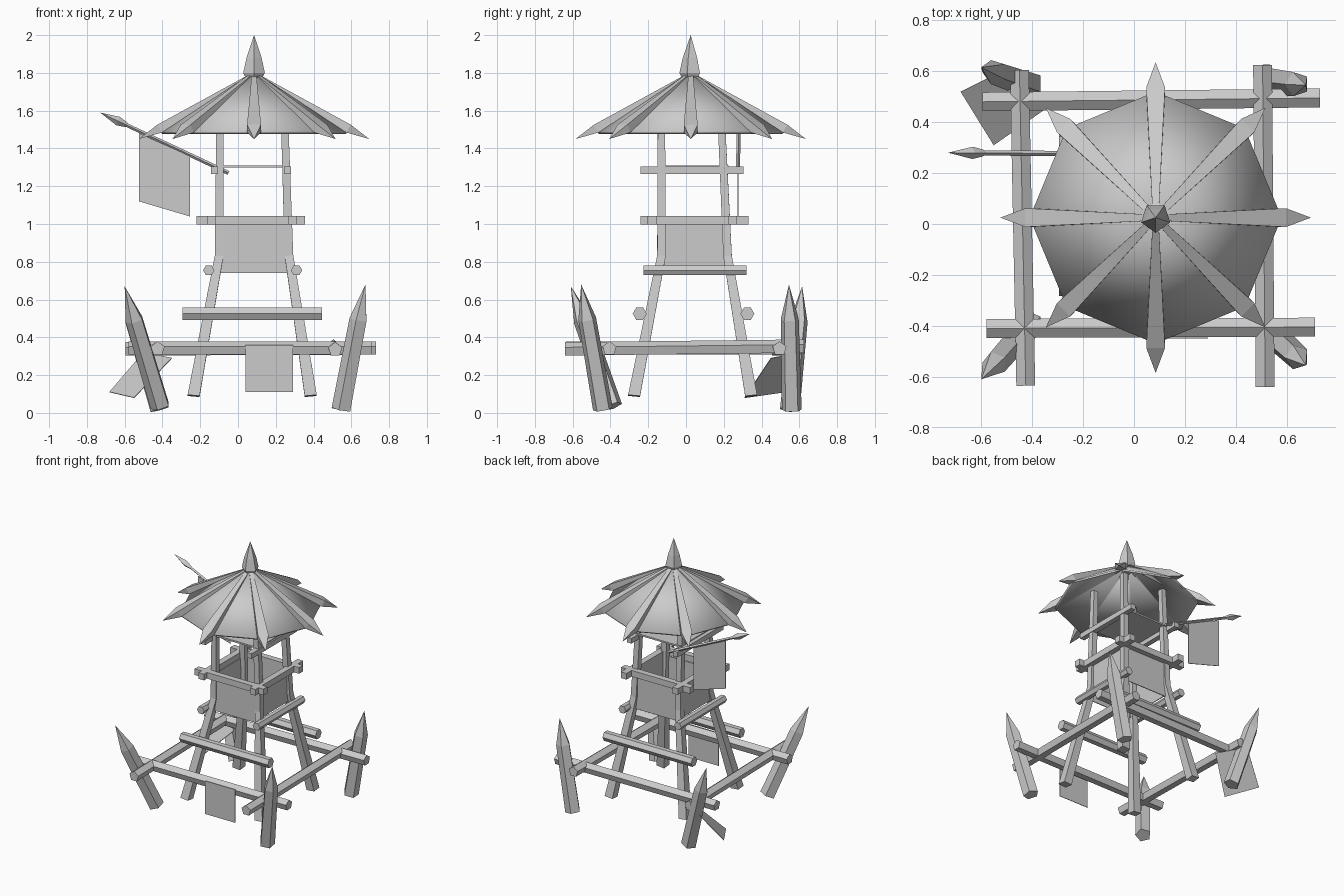
import bpy, bmesh, math
from mathutils import Vector

if "Cube" in bpy.data.objects:
    bpy.data.objects.remove(bpy.data.objects["Cube"])

grey = bpy.data.materials.new("plain grey")
grey.use_nodes = True
grey.diffuse_color = (0.6, 0.6, 0.6, 1)
grey.node_tree.nodes["Principled BSDF"].inputs["Base Color"].default_value = (0.6, 0.6, 0.6, 1)

CX, CY = 0.085, 0.025      # tower axis


def finish(name, bm):
    bmesh.ops.remove_doubles(bm, verts=bm.verts, dist=0.0005)
    bmesh.ops.recalc_face_normals(bm, faces=bm.faces)
    mesh = bpy.data.meshes.new(name)
    bm.to_mesh(mesh)
    bm.free()
    mesh.materials.append(grey)
    ob = bpy.data.objects.new(name, mesh)
    bpy.context.collection.objects.link(ob)
    return ob


def sweep(name, points, radii, sides=4, roll=None, flat=1.0):
    """Polygon section carried along points; a zero radius makes a tip."""
    points = [Vector(p) for p in points]
    d = (points[-1] - points[0]).normalized()
    side = d.cross((0, 0, 1)) if abs(d.z) < 0.9 else Vector((1, 0, 0)) - d * d.x
    side.normalize()
    up = side.cross(d)
    roll = math.pi / sides if roll is None else roll
    bm = bmesh.new()
    rings = []
    for p, r in zip(points, radii):
        ring = []
        for k in range(sides):
            a = roll + math.tau * k / sides
            ring.append(bm.verts.new(p + side * r * math.cos(a) + up * r * flat * math.sin(a)))
        rings.append(ring)
    for lo, hi in zip(rings, rings[1:]):
        for k in range(sides):
            n = (k + 1) % sides
            bm.faces.new((lo[k], lo[n], hi[n], hi[k]))
    bm.faces.new(rings[0])
    bm.faces.new(rings[-1])
    return finish(name, bm)


def panel(name, corners, thick=0.006):
    bm = bmesh.new()
    bm.faces.new([bm.verts.new(c) for c in corners])
    ob = finish(name, bm)
    mod = ob.modifiers.new("thickness", "SOLIDIFY")
    mod.thickness, mod.offset = thick, 0
    return ob


# Roof canopy
bm = bmesh.new()
bmesh.ops.create_cone(bm, segments=8, radius1=0.495, radius2=0.03, depth=0.30)
bmesh.ops.translate(bm, verts=bm.verts, vec=(CX, CY, 1.64))
roof = finish("roof_canopy", bm)
roof.modifiers.new("thickness", "SOLIDIFY").thickness = 0.015
for poly in roof.data.polygons:
    poly.use_smooth = True

# Roof ribs, pointed past the eave
for i in range(8):
    a = math.tau * i / 8
    path = [(CX + r * math.cos(a), CY + r * math.sin(a), z)
            for r, z in ((0.03, 1.78), (0.5, 1.505), (0.61, 1.45))]
    sweep(f"roof_rib_{i + 1}", path, (0.018, 0.052, 0), roll=math.pi / 4, flat=0.65)

# Roof finial
sweep("roof_finial", [(CX, CY, z) for z in (1.74, 1.80, 1.88, 2.0)],
      (0.03, 0.06, 0.042, 0), sides=5, roll=math.pi / 2)

# Legs: splayed below, nearly upright above
for front, ys in (("front", (-0.275, -0.13, -0.13)), ("back", (0.345, 0.22, 0.185))):
    for side, xs in (("right", (-0.235, -0.1, -0.095)), ("left", (0.385, 0.27, 0.245))):
        sweep(f"{front}_{side}_leg", list(zip(xs, ys, (0.09, 0.83, 1.6))),
              (0.045, 0.032, 0.027))

# Wall panels and upper plate
X0, X1, Y0, Y1 = -0.115, 0.27, -0.145, 0.225
panel("front_wall", [(X0, Y0, 0.74), (X1, Y0, 0.74), (X1, Y0, 1.0), (X0, Y0, 1.0)])
panel("back_wall", [(X0, Y1, 0.74), (X1, Y1, 0.74), (X1, Y1, 1.0), (X0, Y1, 1.0)])
panel("right_wall", [(X0, Y0, 0.77), (X0, Y1, 0.77), (X0, Y1, 1.0), (X0, Y0, 1.0)])
panel("left_wall", [(X1, Y0, 0.77), (X1, Y1, 0.77), (X1, Y1, 1.0), (X1, Y0, 1.0)])
panel("upper_plate", [(X0, Y0, 1.305), (X1, Y0, 1.305), (X1, Y1, 1.305), (X0, Y1, 1.305)], 0.012)

# Rails round the tower
for name, y in (("front", -0.18), ("back", 0.245)):
    sweep(f"{name}_rail", [(-0.22, y, 1.02), (0.355, y, 1.02)], (0.033, 0.033))
for name, x in (("right", -0.14), ("left", 0.29)):
    sweep(f"{name}_rail", [(x, -0.24, 1.02), (x, 0.33, 1.02)], (0.033, 0.033))
for name, x in (("right", -0.125), ("left", 0.262)):
    sweep(f"{name}_upper_rail", [(x, -0.24, 1.285), (x, 0.305, 1.285)], (0.027, 0.027))

# Cross beams lower on the legs
for name, y in (("front", -0.245), ("back", 0.325)):
    sweep(f"{name}_cross_beam", [(-0.295, y, 0.525), (0.445, y, 0.525)], (0.037, 0.037), 6, 0)
for name, x in (("right", -0.155), ("left", 0.31)):
    sweep(f"{name}_cross_beam", [(x, -0.225, 0.755), (x, 0.32, 0.755)], (0.03, 0.03), 6, 0)

# Outer fence beams
R = (0.039, 0.039)
sweep("front_fence_beam", [(-0.58, -0.41, 0.34), (0.71, -0.405, 0.34)], R, 5, math.pi / 2)
sweep("back_fence_beam", [(-0.595, 0.48, 0.335), (0.73, 0.495, 0.34)], R, 5, math.pi / 2)
sweep("right_fence_beam", [(-0.425, -0.635, 0.34), (-0.45, 0.605, 0.34)], R, 5, math.pi / 2)
sweep("left_fence_beam", [(0.515, -0.64, 0.335), (0.505, 0.625, 0.35)], R, 5, math.pi / 2)

# Sharpened corner stakes
for name, foot, tip in (("front_right", (-0.41, -0.39, 0.035), (-0.6, -0.61, 0.67)),
                        ("front_left", (0.55, -0.44, 0.02), (0.675, -0.555, 0.68)),
                        ("back_right", (-0.41, 0.55, 0.02), (-0.6, 0.615, 0.67)),
                        ("back_left", (0.55, 0.56, 0.015), (0.675, 0.545, 0.68))):
    foot, tip = Vector(foot), Vector(tip)
    sweep(f"{name}_stake", [foot, foot.lerp(tip, 0.72), tip], (0.055, 0.05, 0), sides=5)

# Flag spear and cloths
butt, point = Vector((-0.05, 0.275, 1.27)), Vector((-0.73, 0.28, 1.59))
sweep("flag_spear", [butt.lerp(point, t) for t in (0, 0.79, 0.8, 0.86, 1)],
      (0.011, 0.01, 0.014, 0.024, 0), roll=0)
panel("spear_flag", [(-0.525, 0.275, 1.48), (-0.255, 0.275, 1.36),
                     (-0.255, 0.275, 1.04), (-0.525, 0.275, 1.12)], 0.004)
panel("front_banner", [(0.04, -0.447, 0.36), (0.29, -0.447, 0.36),
                       (0.29, -0.447, 0.11), (0.04, -0.447, 0.11)], 0.004)
panel("back_banner", [(-0.55, 0.31, 0.08), (-0.68, 0.52, 0.11),
                      (-0.5, 0.61, 0.32), (-0.35, 0.45, 0.29)], 0.004)
